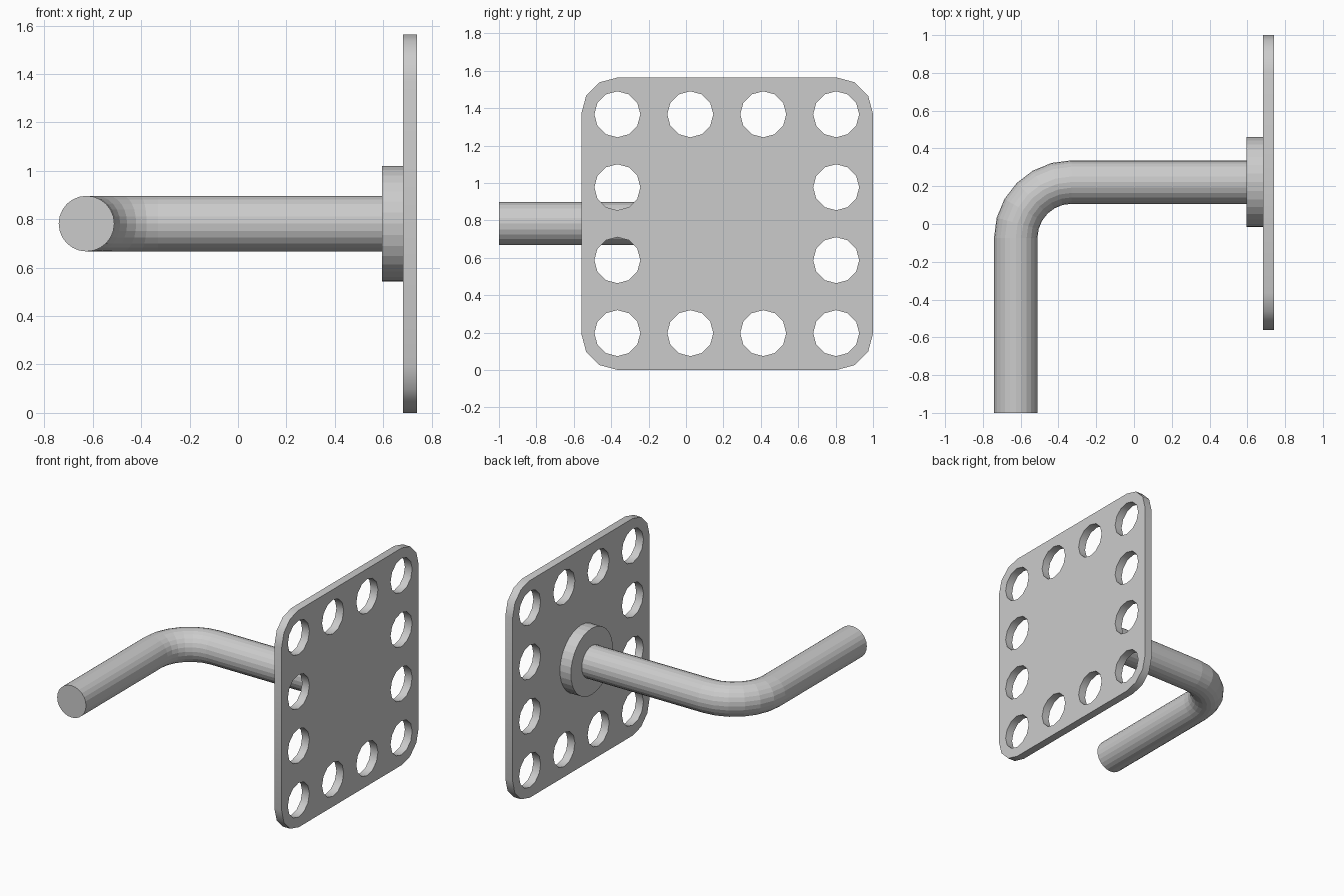
import bpy, bmesh
from math import sin, cos, pi
from mathutils import Vector, Matrix

if "Cube" in bpy.data.objects:
    bpy.data.objects.remove(bpy.data.objects["Cube"])

Z = 0.782          # height of the arm and plate centre
ARM_Y = 0.222      # depth of the straight arm section


def circle(cx, cy, r, n, start=0.0, sweep=2 * pi, closed=True):
    steps = n if closed else n - 1
    return [(cx + r * cos(start + sweep * i / steps),
             cy + r * sin(start + sweep * i / steps)) for i in range(n)]


# Perforated plate: filled 2D outline with round holes, extruded in x
lo_y, hi_y, lo_z, hi_z, rad = -0.56, 1.0, 0.0, 1.564, 0.195
corners = [(hi_y - rad, hi_z - rad), (lo_y + rad, hi_z - rad),
           (lo_y + rad, lo_z + rad), (hi_y - rad, lo_z + rad)]
outline = []
for i, (cy, cz) in enumerate(corners):
    outline += circle(cy, cz, rad, 4, i * pi / 2, pi / 2, False)
loops = [outline]
for i in range(4):
    for j in range(4):
        if i in (0, 3) or j in (0, 3):
            loops.append(circle(-0.367 + 0.39 * i, 0.197 + 0.39 * j, 0.123, 12))

curve = bpy.data.curves.new("mounting_plate", 'CURVE')
curve.dimensions = '2D'
curve.fill_mode = 'BOTH'
curve.extrude = 0.029
for pts in loops:
    s = curve.splines.new('POLY')
    s.points.add(len(pts) - 1)
    for p, (a, b) in zip(s.points, pts):
        p.co = (a, b, 0, 1)
    s.use_cyclic_u = True
plate = bpy.data.objects.new("mounting_plate", curve)
plate.location.x = 0.711
plate.rotation_euler = (pi / 2, 0, pi / 2)
bpy.context.collection.objects.link(plate)
bpy.context.view_layer.objects.active = plate
plate.select_set(True)
bpy.ops.object.convert(target='MESH')

# Round flange behind the plate
bpy.ops.mesh.primitive_cylinder_add(vertices=32, radius=0.239, depth=0.087,
                                    location=(0.6385, ARM_Y, Z),
                                    rotation=(0, pi / 2, 0))
bpy.context.object.name = "flange"

# Bent arm: rings swept along a straight, a quarter bend and a straight
R, r, sides, bend = 0.295, 0.115, 24, 6
cx, cy = -0.626 + R, ARM_Y - R
path = [(Vector((0.6, ARM_Y, Z)), pi / 2)]
for i in range(bend + 1):
    a = pi / 2 + pi / 2 * i / bend
    path.append((Vector((cx + R * cos(a), cy + R * sin(a), Z)), a))
path.append((Vector((cx - R, -1, Z)), pi))

bm = bmesh.new()
rings = []
for centre, a in path:
    out = Vector((cos(a), sin(a), 0))
    rings.append([bm.verts.new(centre + out * r * cos(t) + Vector((0, 0, r * sin(t))))
                  for t in (2 * pi * k / sides for k in range(sides))])
for p, q in zip(rings, rings[1:]):
    for k in range(sides):
        n = (k + 1) % sides
        bm.faces.new((p[k], p[n], q[n], q[k]))
bm.faces.new(rings[0])
bm.faces.new(rings[-1])
bmesh.ops.recalc_face_normals(bm, faces=bm.faces)
mesh = bpy.data.meshes.new("bent_arm")
bm.to_mesh(mesh)
bm.free()
bpy.context.collection.objects.link(bpy.data.objects.new("bent_arm", mesh))
